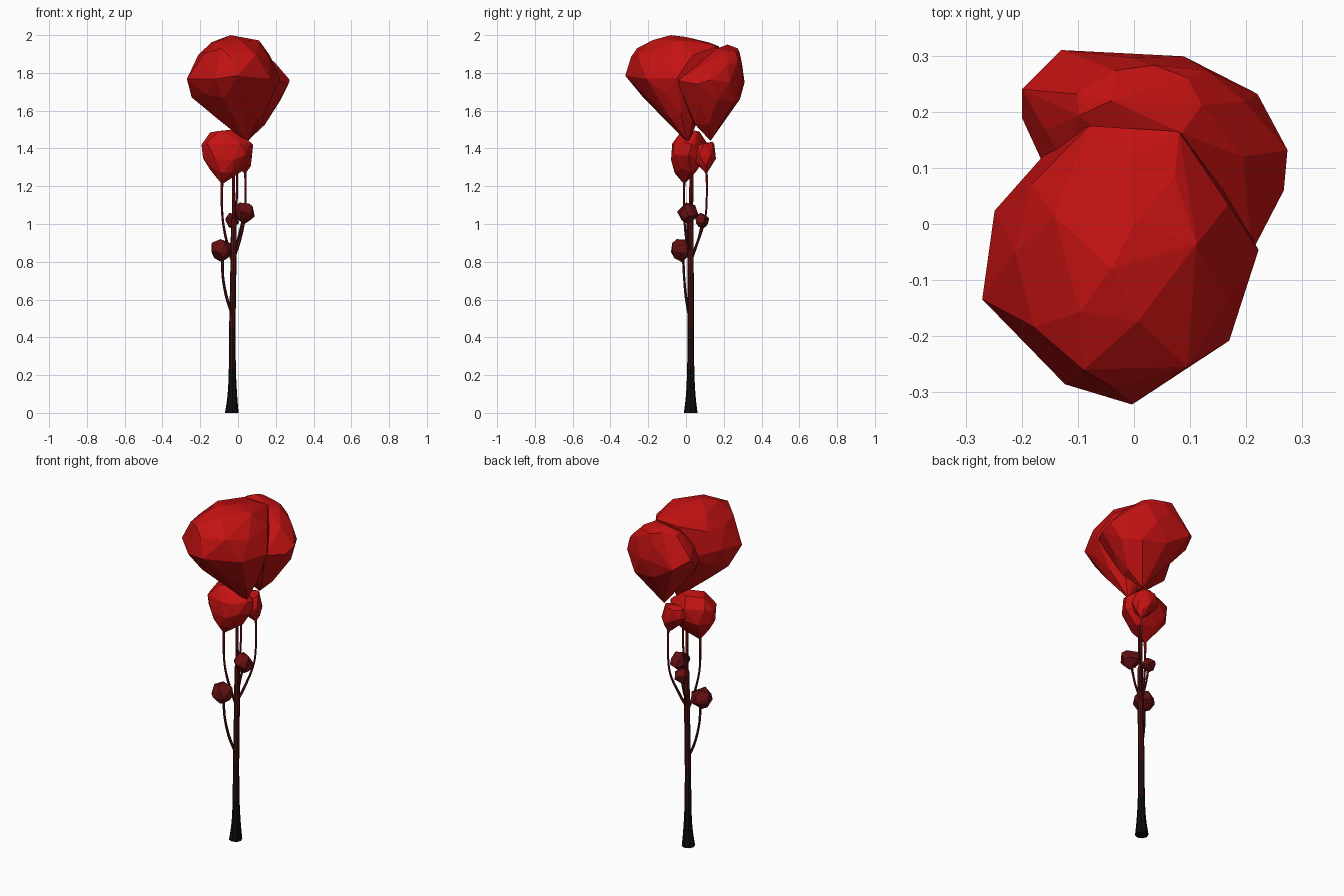
import bpy, bmesh, math, random
from mathutils import Vector

random.seed(4)
cube = bpy.data.objects.get("Cube")
if cube:
    bpy.data.objects.remove(cube)


def material(name, rgb):
    m = bpy.data.materials.new(name)
    m.use_nodes = True
    color = (*rgb, 1)
    m.diffuse_color = color
    bsdf = next(n for n in m.node_tree.nodes if n.type == 'BSDF_PRINCIPLED')
    bsdf.inputs['Base Color'].default_value = color
    bsdf.inputs['Roughness'].default_value = 0.8
    return m


crimson = material("crimson", (0.55, 0.006, 0.006))
maroon = material("maroon", (0.13, 0.005, 0.006))
# Stem colours from the ground up, each with the height where it ends
BANDS = [(0.23, material("charcoal", (0.004, 0.004, 0.004))),
         (0.45, material("umber", (0.022, 0.005, 0.005))),
         (0.75, material("dark wine", (0.05, 0.006, 0.006))),
         (1.0, material("wine", (0.085, 0.006, 0.006))),
         (1.15, maroon),
         (9.0, material("red", (0.27, 0.008, 0.008)))]


def finish(name, bm, mats):
    bmesh.ops.recalc_face_normals(bm, faces=bm.faces)
    mesh = bpy.data.meshes.new(name)
    bm.to_mesh(mesh)
    bm.free()
    for m in mats:
        mesh.materials.append(m)
    obj = bpy.data.objects.new(name, mesh)
    bpy.context.collection.objects.link(obj)
    return obj


def blob(name, mat, rings, points, sides=9, jitter=0.05):
    """Faceted pod: hull around jittered rings (z, cx, cy, rx, ry) and points."""
    bm = bmesh.new()
    for k, (z, cx, cy, rx, ry) in enumerate(rings):
        for i in range(sides):
            a = math.tau * (i + 0.5 * (k % 2)) / sides + random.uniform(-0.12, 0.12)
            s = 1.02 + random.uniform(-jitter, jitter)
            dz = random.uniform(-0.3, 0.3) * jitter
            bm.verts.new((cx + rx * s * math.cos(a), cy + ry * s * math.sin(a), z + dz))
    for p in points:
        bm.verts.new(p)
    hull = bmesh.ops.convex_hull(bm, input=bm.verts)
    spare = {v for v in hull["geom_interior"] + hull["geom_unused"]
             if isinstance(v, bmesh.types.BMVert)}
    bmesh.ops.delete(bm, geom=list(spare), context='VERTS')
    bmesh.ops.dissolve_limit(bm, angle_limit=math.radians(5),
                             verts=bm.verts, edges=bm.edges)
    return finish(name, bm, [mat])


def bud(name, x, y, z, r):
    """Small round bud with a pointed base."""
    rings = [(z + r * h, x, y, r * w, r * w)
             for h, w in ((0.75, 0.45), (0.35, 0.9), (-0.1, 1.0), (-0.5, 0.65))]
    blob(name, maroon, rings, [(x, y, z - 1.15 * r), (x, y, z + 0.85 * r)], 7, 0.06)


def smooth_path(keys, steps):
    """Catmull-Rom through (x, y, z, radius) keys."""
    k = [Vector(p) for p in keys]
    k = [k[0]] + k + [k[-1]]
    out = []
    for a, b, c, d in zip(k, k[1:], k[2:], k[3:]):
        for i in range(steps):
            t = i / steps
            out.append(b + (c - a) * (t / 2) + (a * 2 - b * 5 + c * 4 - d) * (t * t / 2)
                       + (b * 3 - a - c * 3 + d) * (t ** 3 / 2))
    return out + [k[-1]]


def stem(name, keys, steps=4, sides=6):
    """Tapering upright tube coloured by height."""
    bm = bmesh.new()
    loops = []
    for x, y, z, r in smooth_path(keys, steps):
        loops.append([bm.verts.new((x + r * math.cos(math.tau * i / sides),
                                    y + r * math.sin(math.tau * i / sides), z))
                      for i in range(sides)])
    for lo, hi in zip(loops, loops[1:]):
        for i in range(sides):
            j = (i + 1) % sides
            bm.faces.new((lo[i], lo[j], hi[j], hi[i]))
    bm.faces.new(loops[0])
    bm.faces.new(loops[-1])
    for f in bm.faces:
        z = f.calc_center_median().z
        f.material_index = next(i for i, (top, m) in enumerate(BANDS) if z < top)
    return finish(name, bm, [m for top, m in BANDS])


# Trunk with a flared foot
TX, TY = -0.03, 0.025
stem("trunk", [(TX - 0.003, TY, 0, 0.036), (TX, TY, 0.1, 0.025), (TX, TY, 0.23, 0.019),
               (TX, TY, 0.45, 0.017), (TX + 0.005, TY, 0.75, 0.016),
               (TX + 0.008, TY, 1.0, 0.015), (TX + 0.008, TY, 1.06, 0.009),
               (TX + 0.01, TY, 1.4, 0.007), (0.03, 0.03, 1.52, 0.012)], sides=8)

# Side stems
stem("lower_bud_stem", [(TX, 0.015, 0.52, 0.008), (-0.06, 0, 0.61, 0.008),
                        (-0.08, -0.01, 0.72, 0.007), (-0.083, -0.015, 0.83, 0.008)])
stem("front_pod_stem", [(TX, 0.02, 0.8, 0.008), (-0.065, 0, 0.93, 0.007),
                        (-0.084, -0.01, 1.06, 0.006), (-0.085, -0.01, 1.25, 0.008)])
stem("back_pod_stem", [(TX, TY, 0.8, 0.008), (0.005, 0.06, 0.9, 0.008),
                       (0.033, 0.1, 1.02, 0.006), (0.04, 0.11, 1.15, 0.006),
                       (0.038, 0.108, 1.34, 0.007)])
stem("inner_pod_stem", [(TX, TY, 0.85, 0.007), (-0.015, 0.03, 1.0, 0.006),
                        (-0.005, 0.035, 1.2, 0.006), (-0.01, 0.035, 1.35, 0.006)])
stem("upper_bud_stem", [(TX, TY, 0.82, 0.007), (0, 0.01, 0.92, 0.006),
                        (0.03, 0.01, 1.04, 0.007)])
stem("back_bud_stem", [(TX, TY, 0.82, 0.007), (TX, 0.065, 0.92, 0.006),
                       (TX, 0.085, 1.01, 0.007)])

# Buds
bud("lower_bud", -0.088, -0.022, 0.865, 0.058)
bud("upper_bud", 0.033, 0.01, 1.062, 0.055)
bud("back_bud", -0.032, 0.085, 1.02, 0.037)

# Middle pods
blob("middle_pod", crimson,
     [(1.48, -0.07, 0.02, 0.08, 0.05), (1.42, -0.06, 0.015, 0.13, 0.09),
      (1.35, -0.06, 0.015, 0.13, 0.095), (1.28, -0.065, 0.0, 0.085, 0.06)],
     [(-0.085, -0.01, 1.21), (-0.03, 0.02, 1.5), (0.08, 0.03, 1.42)])
blob("middle_back_pod", crimson,
     [(1.42, 0.0, 0.1, 0.06, 0.05), (1.36, 0.0, 0.095, 0.075, 0.065),
      (1.31, 0.02, 0.1, 0.045, 0.04)],
     [(0.038, 0.108, 1.265)], 7)

# Large crown pods
blob("front_crown", crimson,
     [(1.96, -0.02, -0.03, 0.125, 0.15), (1.89, -0.015, -0.06, 0.195, 0.22),
      (1.78, -0.03, -0.07, 0.238, 0.238), (1.68, -0.025, -0.06, 0.21, 0.17),
      (1.57, 0.01, -0.02, 0.135, 0.09)],
     [(0.05, 0.01, 1.43), (0.04, 0, 1.44), (-0.04, -0.08, 2.0), (0.0, 0.0, 1.99),
      (0.08, 0.165, 1.94), (-0.08, 0.175, 1.94), (-0.09, -0.26, 1.93)])
blob("back_crown", crimson,
     [(1.92, 0.01, 0.21, 0.11, 0.07), (1.85, 0.03, 0.17, 0.18, 0.12),
      (1.75, 0.055, 0.13, 0.205, 0.17), (1.65, 0.055, 0.13, 0.175, 0.15),
      (1.54, 0.055, 0.11, 0.09, 0.08)],
     [(0.05, 0.13, 1.44), (-0.2, 0.24, 1.8), (-0.2, 0.19, 1.74), (-0.13, 0.31, 1.75),
      (-0.04, 0.22, 1.95), (0.21, -0.05, 1.76), (0.267, 0.06, 1.74), (0.1, 0.28, 1.8)])
